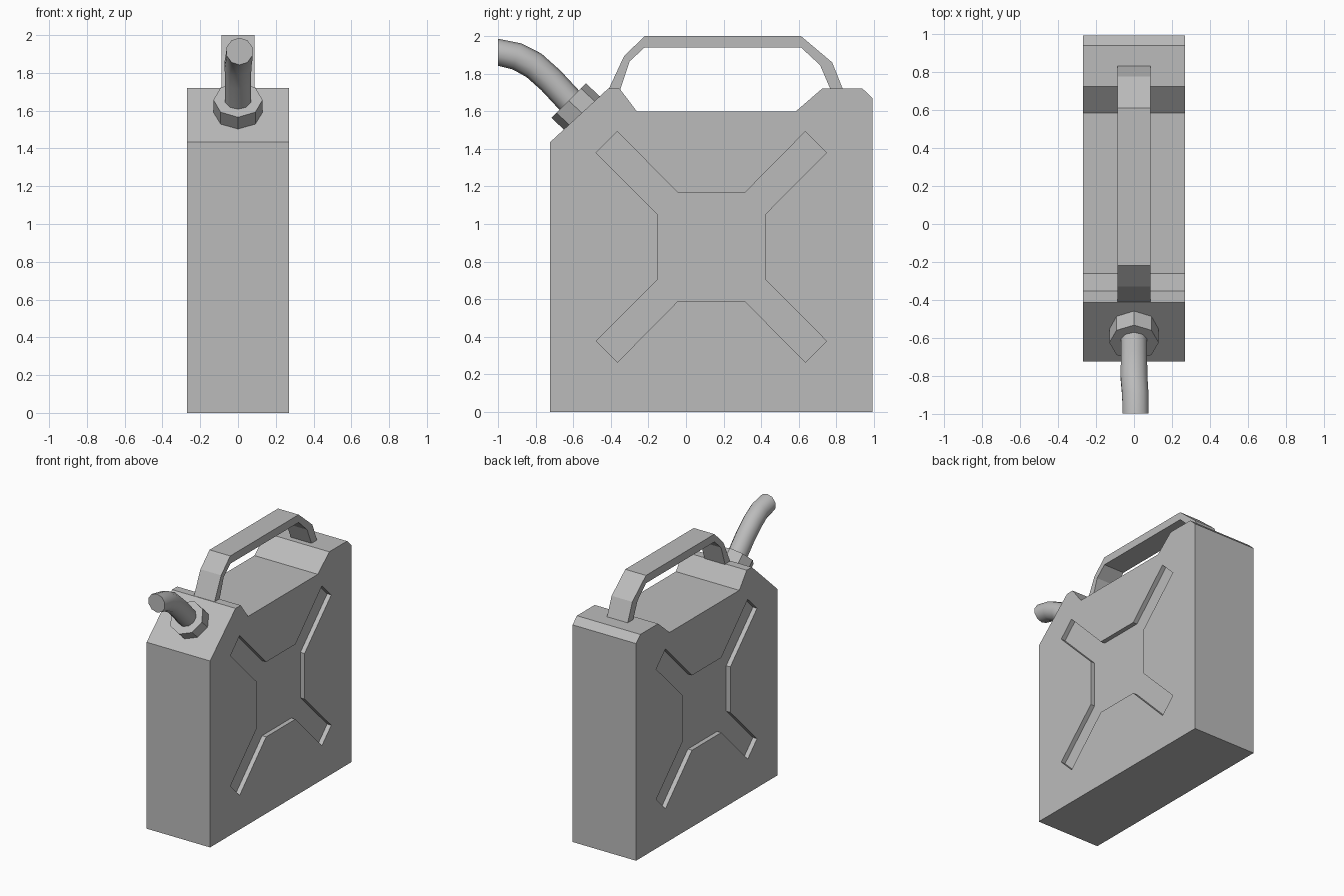
import bpy, bmesh, math
from mathutils import Vector

cube = bpy.data.objects.get("Cube")
if cube:
    bpy.data.objects.remove(cube, do_unlink=True)

GREY = (0.5, 0.5, 0.5, 1.0)
metal = bpy.data.materials.new("grey_metal")
metal.use_nodes = True
metal.diffuse_color = GREY
metal.node_tree.nodes["Principled BSDF"].inputs["Base Color"].default_value = GREY


def finish(name, bm):
    bmesh.ops.recalc_face_normals(bm, faces=bm.faces[:])
    mesh = bpy.data.meshes.new(name)
    bm.to_mesh(mesh)
    bm.free()
    mesh.materials.append(metal)
    obj = bpy.data.objects.new(name, mesh)
    bpy.context.collection.objects.link(obj)
    return obj


def extrude_profile(name, profile, x0, x1):
    """Prism from a side outline of (y, z) points, spanning x0 to x1."""
    bm = bmesh.new()
    face = bm.faces.new([bm.verts.new((x0, y, z)) for y, z in profile])
    out = bmesh.ops.extrude_face_region(bm, geom=[face])
    moved = [v for v in out["geom"] if isinstance(v, bmesh.types.BMVert)]
    bmesh.ops.translate(bm, verts=moved, vec=(x1 - x0, 0, 0))
    return finish(name, bm)


def tube(name, stations, sides):
    """Capped tube through stations of (centre, axis pitch in degrees, radius)."""
    bm = bmesh.new()
    rings = []
    for centre, pitch, radius in stations:
        a = math.radians(pitch)
        up = Vector((0, math.sin(a), math.cos(a)))
        ring = []
        for i in range(sides):
            t = math.tau * i / sides
            offset = Vector((math.sin(t), 0, 0)) + up * math.cos(t)
            ring.append(bm.verts.new(Vector(centre) + offset * radius))
        rings.append(ring)
    for a, b in zip(rings, rings[1:]):
        for i in range(sides):
            j = (i + 1) % sides
            bm.faces.new((a[i], a[j], b[j], b[i]))
    bm.faces.new(rings[0])
    bm.faces.new(rings[-1])
    return finish(name, bm)


# Can body
W = 0.27
body = extrude_profile("can_body", [
    (-0.725, 0), (0.993, 0), (0.993, 1.67), (0.94, 1.72), (0.724, 1.72),
    (0.585, 1.60), (-0.262, 1.60), (-0.353, 1.72), (-0.415, 1.72),
    (-0.725, 1.434)], -W, W)

# Cross-shaped recess on both broad sides: one quarter mirrored round the centre
CY, CZ, DEPTH = 0.135, 0.878, 0.035
quarter = [(0.288, 0.175), (0.613, 0.501), (0.5, 0.614), (0.178, 0.288)]
cross = []
for sy, sz in ((1, 1), (-1, 1), (-1, -1), (1, -1)):
    points = quarter if sy * sz > 0 else quarter[::-1]
    cross += [(CY + sy * y, CZ + sz * z) for y, z in points]
for side in (-1, 1):
    cutter = extrude_profile("recess_cutter", cross,
                             side * (W - DEPTH), side * (W + 0.1))
    cutter.hide_render = True
    cut = body.modifiers.new("recess", 'BOOLEAN')
    cut.operation = 'DIFFERENCE'
    cut.solver = 'EXACT'
    cut.object = cutter
    bpy.context.view_layer.objects.active = body
    bpy.ops.object.modifier_apply(modifier=cut.name)
    bpy.data.objects.remove(cutter, do_unlink=True)

# Carrying handle
extrude_profile("handle", [
    (-0.415, 1.71), (-0.33, 1.893), (-0.22, 2.0), (0.612, 2.0), (0.778, 1.86),
    (0.838, 1.71), (0.772, 1.71), (0.714, 1.845), (0.612, 1.94),
    (-0.22, 1.94), (-0.3, 1.866), (-0.352, 1.71)], -0.088, 0.088)

# Octagonal collar on the sloping shoulder
tube("spout_collar", [((0, -0.51, 1.55), 45, 0.13),
                      ((0, -0.625, 1.657), 45, 0.13)], 8)

# Bent pouring spout
spout = tube("spout", [
    ((0, -0.59, 1.625), 45, 0.073), ((0, -0.72, 1.765), 44, 0.073),
    ((0, -0.81, 1.845), 33, 0.074), ((0.007, -0.9, 1.892), 18, 0.073),
    ((0.008, -1.0, 1.914), 0, 0.072)], 10)
bpy.ops.object.select_all(action='DESELECT')
spout.select_set(True)
bpy.context.view_layer.objects.active = spout
bpy.ops.object.shade_smooth_by_angle(angle=math.radians(50))
